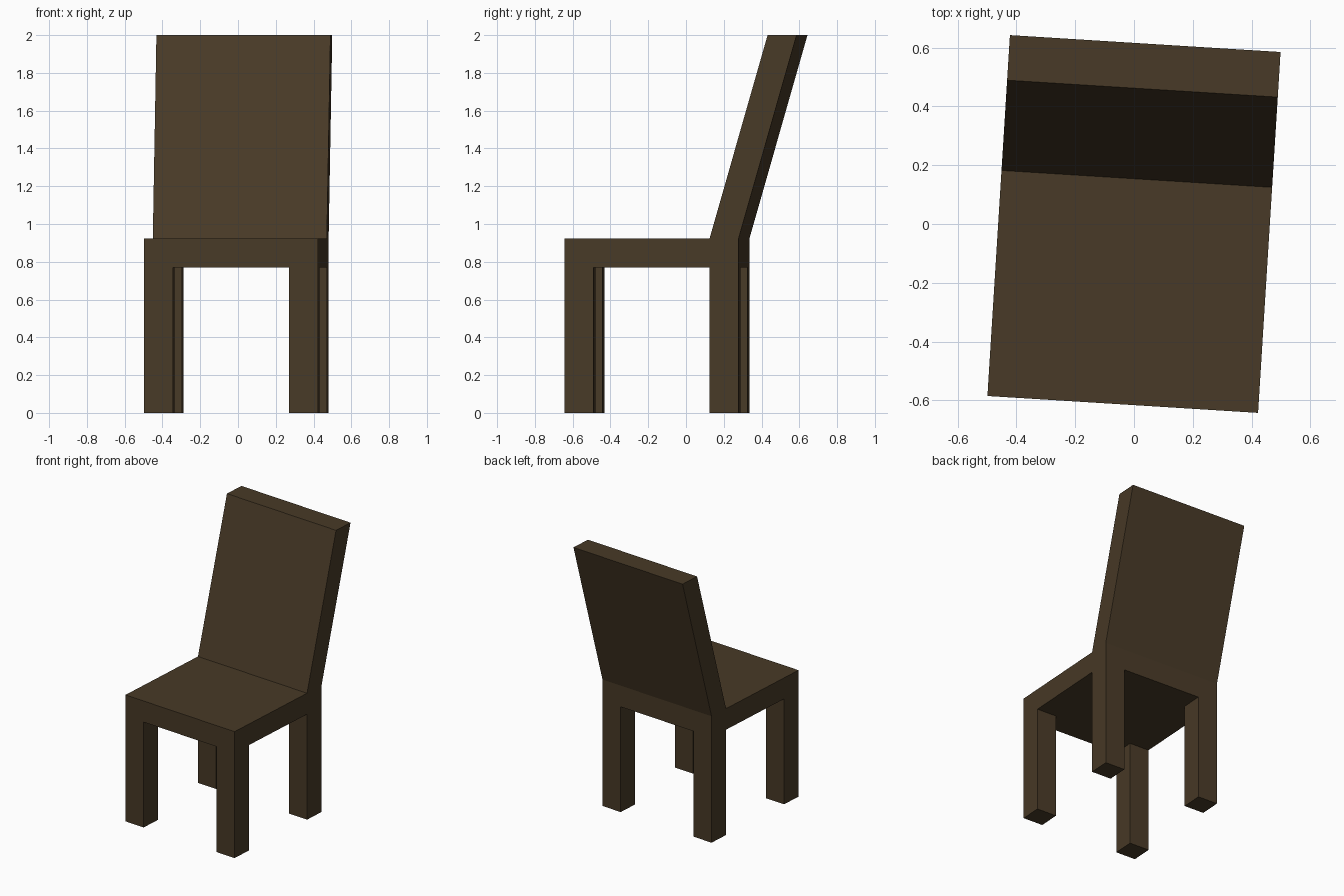
import bpy, math
from mathutils import Matrix

if "Cube" in bpy.data.objects:
    bpy.data.objects.remove(bpy.data.objects["Cube"])

U = 2 / 13                                   # the chair fits a 13-unit-high grid
TURN = Matrix.Rotation(math.radians(-3.57), 4, 'Z')

wood = bpy.data.materials.new("dark brown wood")
wood.diffuse_color = (0.065, 0.042, 0.020, 1)
wood.use_nodes = True
wood.node_tree.nodes["Principled BSDF"].inputs["Base Color"].default_value = wood.diffuse_color


def block(name, x, y, z, lean=0):
    """Box from (min, max) ranges in grid units; lean shifts the top towards the back."""
    verts = [(a * U, (b + (lean if c == z[1] else 0)) * U, c * U)
             for c in z for a, b in ((x[0], y[0]), (x[1], y[0]), (x[1], y[1]), (x[0], y[1]))]
    faces = [(3, 2, 1, 0), (4, 5, 6, 7), (0, 1, 5, 4),
             (1, 2, 6, 5), (2, 3, 7, 6), (3, 0, 4, 7)]
    mesh = bpy.data.meshes.new(name)
    mesh.from_pydata(verts, [], faces)
    mesh.transform(TURN)
    mesh.materials.append(wood)
    obj = bpy.data.objects.new(name, mesh)
    bpy.context.collection.objects.link(obj)
    return obj


# Seat slab and leaning backrest
block("seat", (-3, 3), (-4, 2), (5, 6))
block("backrest", (-3, 3), (1, 2), (6, 13), lean=2)

# Four square legs at the seat corners
for side, x in (("left", -3), ("right", 2)):
    for end, y in (("front", -4), ("back", 1)):
        block(f"{end}_{side}_leg", (x, x + 1), (y, y + 1), (0, 5))
